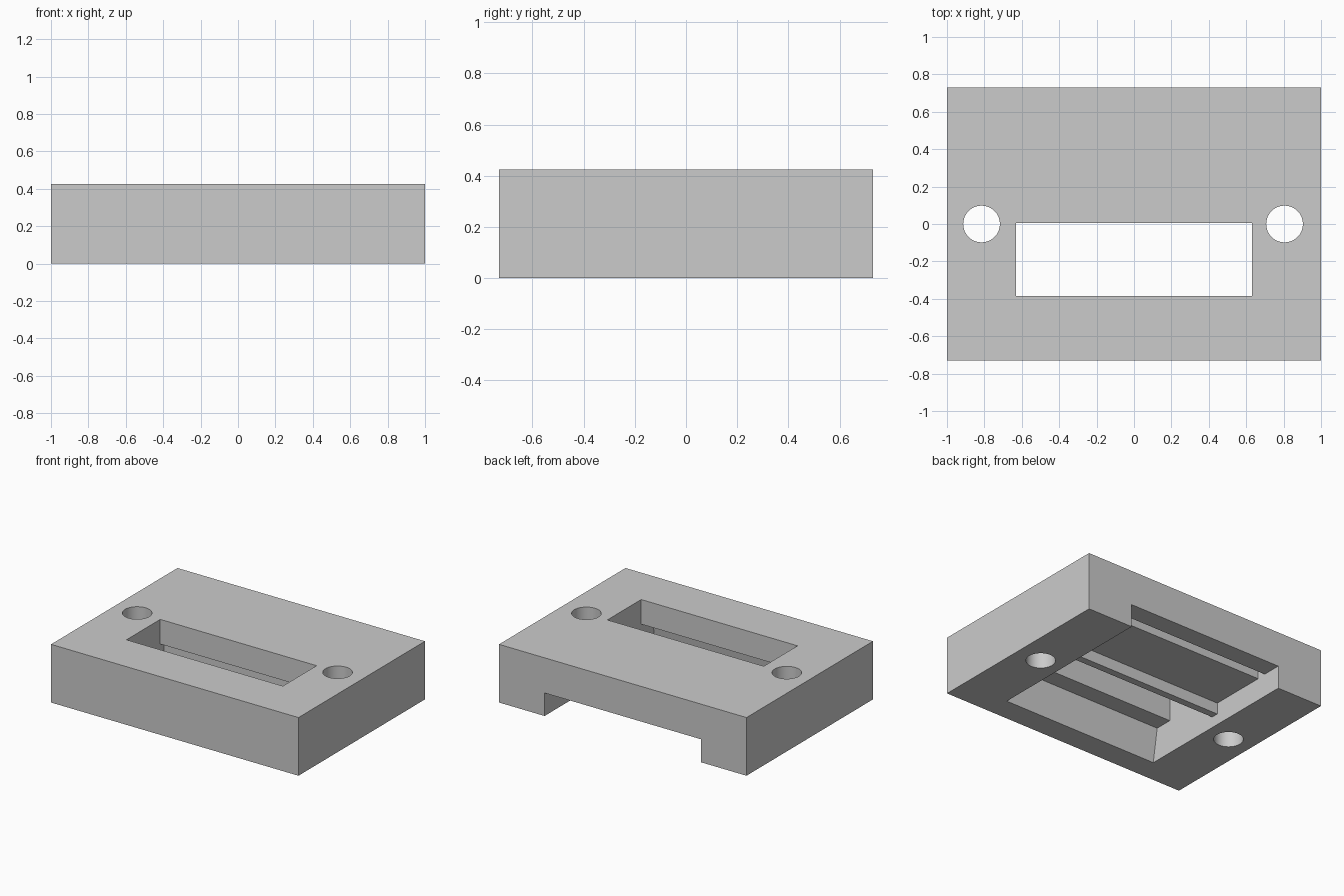
import bpy
import bmesh
import math

if "Cube" in bpy.data.objects:
    bpy.data.objects.remove(bpy.data.objects["Cube"], do_unlink=True)

WIDTH, DEPTH, HEIGHT = 2.0, 1.46, 0.425
OPENING = 0.632   # half width of the cavity

grey = bpy.data.materials.new("plain grey")
grey.use_nodes = True
colour = (0.6, 0.6, 0.6, 1)
grey.diffuse_color = colour
grey.node_tree.nodes["Principled BSDF"].inputs["Base Color"].default_value = colour


def add_object(name, bm):
    bmesh.ops.recalc_face_normals(bm, faces=bm.faces)
    mesh = bpy.data.meshes.new(name)
    bm.to_mesh(mesh)
    bm.free()
    obj = bpy.data.objects.new(name, mesh)
    obj.data.materials.append(grey)
    bpy.context.collection.objects.link(obj)
    return obj


def extrude_along_x(name, profile, half):
    bm = bmesh.new()
    face = bm.faces.new([bm.verts.new((-half, y, z)) for y, z in profile])
    new = bmesh.ops.extrude_face_region(bm, geom=[face])["geom"]
    bmesh.ops.translate(bm, vec=(2 * half, 0, 0),
                        verts=[v for v in new if isinstance(v, bmesh.types.BMVert)])
    return add_object(name, bm)


def cylinder(name, x, radius, height):
    bm = bmesh.new()
    bmesh.ops.create_cone(bm, cap_ends=True, segments=64, radius1=radius,
                          radius2=radius, depth=height)
    bmesh.ops.translate(bm, vec=(x, 0, HEIGHT / 2), verts=bm.verts)
    return add_object(name, bm)


# Solid block
d = DEPTH / 2
block = extrude_along_x("mounting_block",
                        [(-d, 0), (d, 0), (d, HEIGHT), (-d, HEIGHT)], WIDTH / 2)

# Socket cavity: sloped front wall, ledge, window, hanging rib, catch groove, open back
cavity_profile = [
    (-0.558, -0.02), (-0.515, 0.245), (-0.385, 0.245), (-0.385, 0.5),
    (0.005, 0.5), (0.005, 0.245), (0.05, 0.245), (0.05, 0.08),
    (0.103, 0.08), (0.103, 0.163), (0.524, 0.163), (0.524, 0.245),
    (0.59, 0.245), (0.59, 0.168), (0.8, 0.168), (0.8, -0.02),
]
cutters = [extrude_along_x("cavity_cutter", cavity_profile, OPENING)]

# Screw holes
for side, x in (("right", -0.815), ("left", 0.805)):
    cutters.append(cylinder(side + "_hole_cutter", x, 0.098, 1))

for cutter in cutters:
    cutter.hide_render = True
    cutter.hide_viewport = True
    mod = block.modifiers.new(cutter.name, "BOOLEAN")
    mod.operation = "DIFFERENCE"
    mod.solver = "EXACT"
    mod.object = cutter

# Bake the cuts, then drop the cutters
bpy.context.view_layer.update()
graph = bpy.context.evaluated_depsgraph_get()
block_mesh = bpy.data.meshes.new_from_object(block.evaluated_get(graph))
block.modifiers.clear()
block.data = block_mesh
for cutter in cutters:
    bpy.data.objects.remove(cutter, do_unlink=True)

# Smooth hole walls, sharp edges elsewhere
bpy.ops.object.select_all(action="DESELECT")
block.select_set(True)
bpy.context.view_layer.objects.active = block
bpy.ops.object.shade_smooth_by_angle(angle=math.radians(30))
